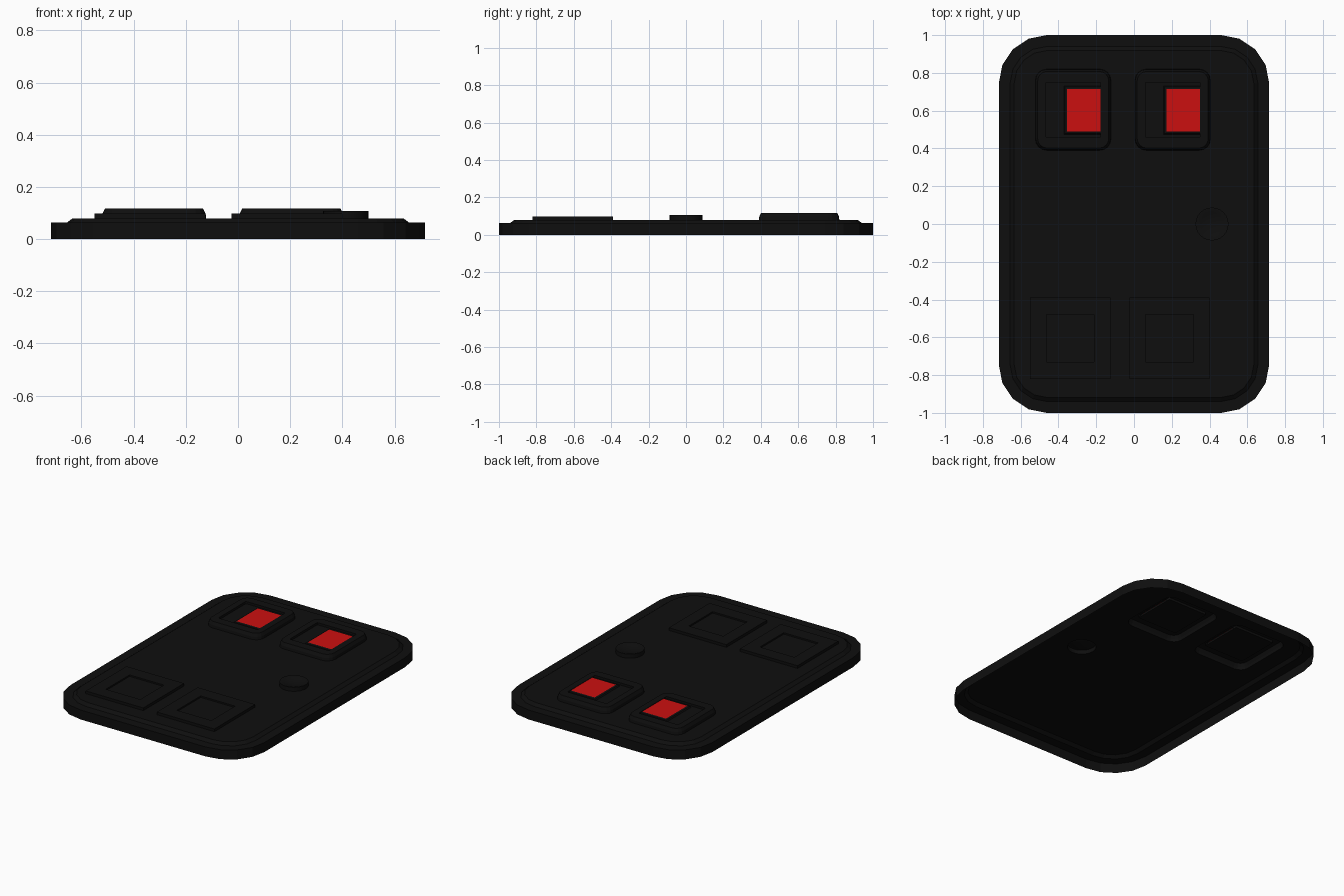
import bpy, bmesh, math

cube = bpy.data.objects.get("Cube")
if cube:
    bpy.data.objects.remove(cube, do_unlink=True)


def material(name, color):
    m = bpy.data.materials.new(name)
    m.use_nodes = True
    m.diffuse_color = color
    m.node_tree.nodes["Principled BSDF"].inputs["Base Color"].default_value = color
    return m


BLACK = material("black plastic", (0.0045, 0.0045, 0.0045, 1))
RED = material("red slider", (0.6, 0.005, 0.005, 1))


def outline(hx, hy, r=0.0, seg=0):
    """Rounded rectangle, counter-clockwise."""
    pts = []
    for k, (sx, sy) in enumerate(((1, 1), (-1, 1), (-1, -1), (1, -1))):
        for j in range(seg + 1):
            a = (k + (j / seg if seg else 0.5)) * math.pi / 2
            p = (sx * (hx - r) + r * math.cos(a), sy * (hy - r) + r * math.sin(a))
            if seg == 0:
                p = (sx * hx, sy * hy)
            if not any(math.dist(p, q) < 1e-5 for q in pts):
                pts.append(p)
    return pts


def add_ring(bm, pts, z, cx=0.0, cy=0.0):
    return [bm.verts.new((cx + x, cy + y, z)) for x, y in pts]


def bridge(bm, rings):
    for a, b in zip(rings, rings[1:]):
        for i in range(len(a)):
            j = (i + 1) % len(a)
            bm.faces.new((a[i], a[j], b[j], b[i]))


def finish(bm, name, mats=(BLACK,)):
    me = bpy.data.meshes.new(name)
    bm.to_mesh(me)
    bm.free()
    ob = bpy.data.objects.new(name, me)
    bpy.context.collection.objects.link(ob)
    for m in mats:
        me.materials.append(m)
    return ob


def stack(name, levels, cx, cy, mats=(BLACK,)):
    """Shell through stacked outlines, open below and capped at the last one."""
    bm = bmesh.new()
    rings = [add_ring(bm, pts, z, cx, cy) for pts, z in levels]
    bridge(bm, rings)
    cap = bm.faces.new(rings[-1])
    cap.material_index = len(mats) - 1
    return finish(bm, name, mats)


TOP = 0.08
SWITCH_X = {"right": -0.322, "left": 0.205}
PAD_X = {"right": -0.3375, "left": 0.1875}
SWITCH_Y, PAD_Y = 0.605, -0.605
BUTTON = (0.413, 0.0)
switch_base = outline(0.2, 0.215, 0.06, 4)
button_base = outline(0.0875, 0.0875, 0.0875, 6)

# Base shell: wall, rim ledge, bevel, and a top pierced for switches and button
bm = bmesh.new()
rings = []
for inset, z in ((0, 0), (0, 0.063), (0.06, 0.063), (0.082, TOP)):
    rings.append(add_ring(bm, outline(0.716 - inset, 1 - inset, 0.255 - inset, 4), z))
bridge(bm, rings)
loops = [rings[-1]]
for x in SWITCH_X.values():
    loops.append(add_ring(bm, switch_base, TOP, x, SWITCH_Y))
loops.append(add_ring(bm, button_base, TOP, *BUTTON))
edges = []
for loop in loops:
    for a, b in zip(loop, loop[1:] + loop[:1]):
        edges.append(bm.edges.get((a, b)) or bm.edges.new((a, b)))
bmesh.ops.triangle_fill(bm, edges=edges, use_beauty=True, normal=(0, 0, 1))
bm.normal_update()
for f in bm.faces:
    if f.normal.z < -0.5:
        f.normal_flip()
finish(bm, "base_shell")

# Switch housings with a pocket, and a red-topped slider in each
pocket = outline(0.145, 0.145, 0.006, 4)
for side, x in SWITCH_X.items():
    stack(side + "_switch_housing", [
        (switch_base, TOP),
        (outline(0.198, 0.213, 0.06, 4), 0.098),
        (outline(0.188, 0.203, 0.05, 4), 0.118),
        (pocket, 0.118), (pocket, 0.103)], x, SWITCH_Y)
    stack(side + "_slider", [
        (outline(0.105, 0.128), 0.103),
        (outline(0.1, 0.123), 0.111),
        (outline(0.089, 0.113), 0.115)], x + 0.057, SWITCH_Y - 0.002, (BLACK, RED))

# Square front pads with a shallow recess
for side, x in PAD_X.items():
    recess = outline(0.127, 0.125)
    stack(side + "_front_pad", [
        (outline(0.2125, 0.215), TOP),
        (outline(0.2125, 0.215), 0.098),
        (recess, 0.098), (recess, 0.088)], x, PAD_Y)

# Round button with a dished top
levels = [(button_base, TOP), (button_base, 0.107)]
for r, z in ((0.08, 0.107), (0.06, 0.1), (0.035, 0.095), (0.012, 0.093)):
    levels.append((outline(r, r, r, 6), z))
button = stack("round_button", levels, *BUTTON)
bpy.ops.object.select_all(action="DESELECT")
button.select_set(True)
bpy.context.view_layer.objects.active = button
bpy.ops.object.shade_smooth_by_angle(angle=math.radians(35))
